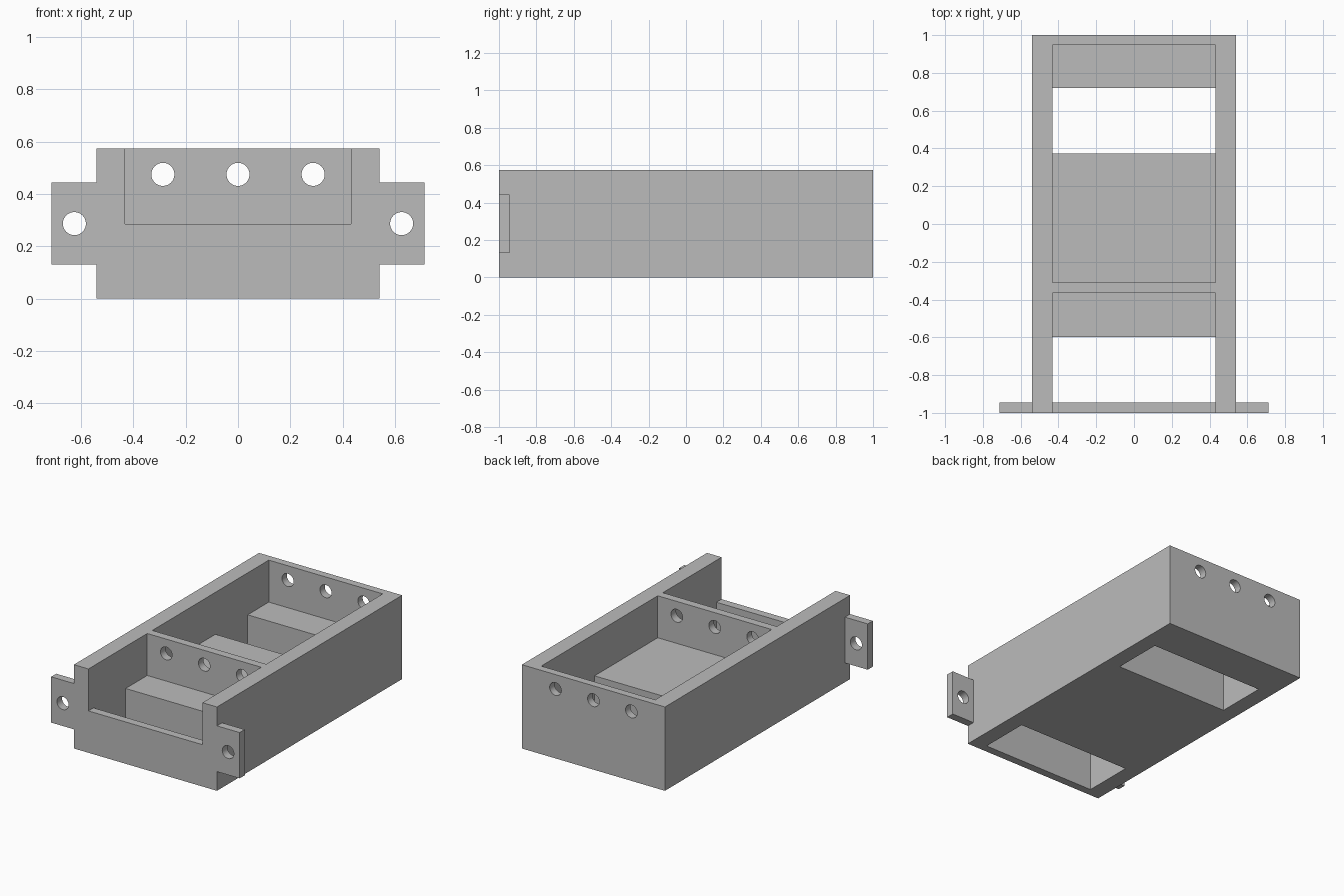
import bpy, math

if "Cube" in bpy.data.objects:
    bpy.data.objects.remove(bpy.data.objects["Cube"])

H = 0.573          # overall height
FLOOR = 0.286      # height of the raised floor blocks and front lip
W, IN = 0.541, 0.431   # outer and inner half widths

grey = bpy.data.materials.new("plain grey")
grey.diffuse_color = (0.5, 0.5, 0.5, 1)
grey.use_nodes = True
grey.node_tree.nodes["Principled BSDF"].inputs["Base Color"].default_value = grey.diffuse_color


def box(name, x0, x1, y0, y1, z0, z1):
    bpy.ops.mesh.primitive_cube_add(size=1)
    o = bpy.context.object
    o.name = name
    for v in o.data.vertices:
        v.co = ((x0, x1)[v.co.x > 0], (y0, y1)[v.co.y > 0], (z0, z1)[v.co.z > 0])
    return o


def drill(name, x, y, z, depth, r=0.044):
    bpy.ops.mesh.primitive_cylinder_add(vertices=48, radius=r, depth=depth,
                                        location=(x, y, z), rotation=(math.pi / 2, 0, 0))
    o = bpy.context.object
    o.name = name
    return o


def combine(body, other, op):
    m = body.modifiers.new(op.lower(), 'BOOLEAN')
    m.operation, m.solver, m.object = op, 'EXACT', other
    bpy.context.view_layer.objects.active = body
    bpy.ops.object.modifier_apply(modifier=m.name)
    bpy.data.objects.remove(other, do_unlink=True)


# Tray body with mounting flange across the front
tray = box("tray", -W, W, -1, 1, 0, H)
combine(tray, box("flange", -0.713, 0.713, -1, -0.945, 0.131, 0.444), 'UNION')

# Upper compartments: rear one closed, front one open above the lip
combine(tray, box("rear_pocket", -IN, IN, -0.31, 0.948, FLOOR, H + 0.1), 'DIFFERENCE')
combine(tray, box("front_pocket", -IN, IN, -1.1, -0.365, FLOOR, H + 0.1), 'DIFFERENCE')

# Slots through the floor
for y0, y1 in ((0.372, 0.72), (-0.945, -0.598)):
    combine(tray, box("floor_slot", -IN, IN, y0, y1, -0.1, FLOOR + 0.1), 'DIFFERENCE')

# Row of cable holes through the divider and rear wall
for x in (-0.287, 0, 0.287):
    combine(tray, drill("cable_hole", x, 0.3, 0.475, 2), 'DIFFERENCE')

# Screw holes in the flange ears
for x in (-0.625, 0.625):
    combine(tray, drill("screw_hole", x, -0.97, 0.287, 0.3), 'DIFFERENCE')

tray.data.materials.clear()
tray.data.materials.append(grey)
bpy.ops.object.select_all(action='DESELECT')
tray.select_set(True)
bpy.context.view_layer.objects.active = tray
bpy.ops.object.shade_smooth_by_angle(angle=math.radians(30))
